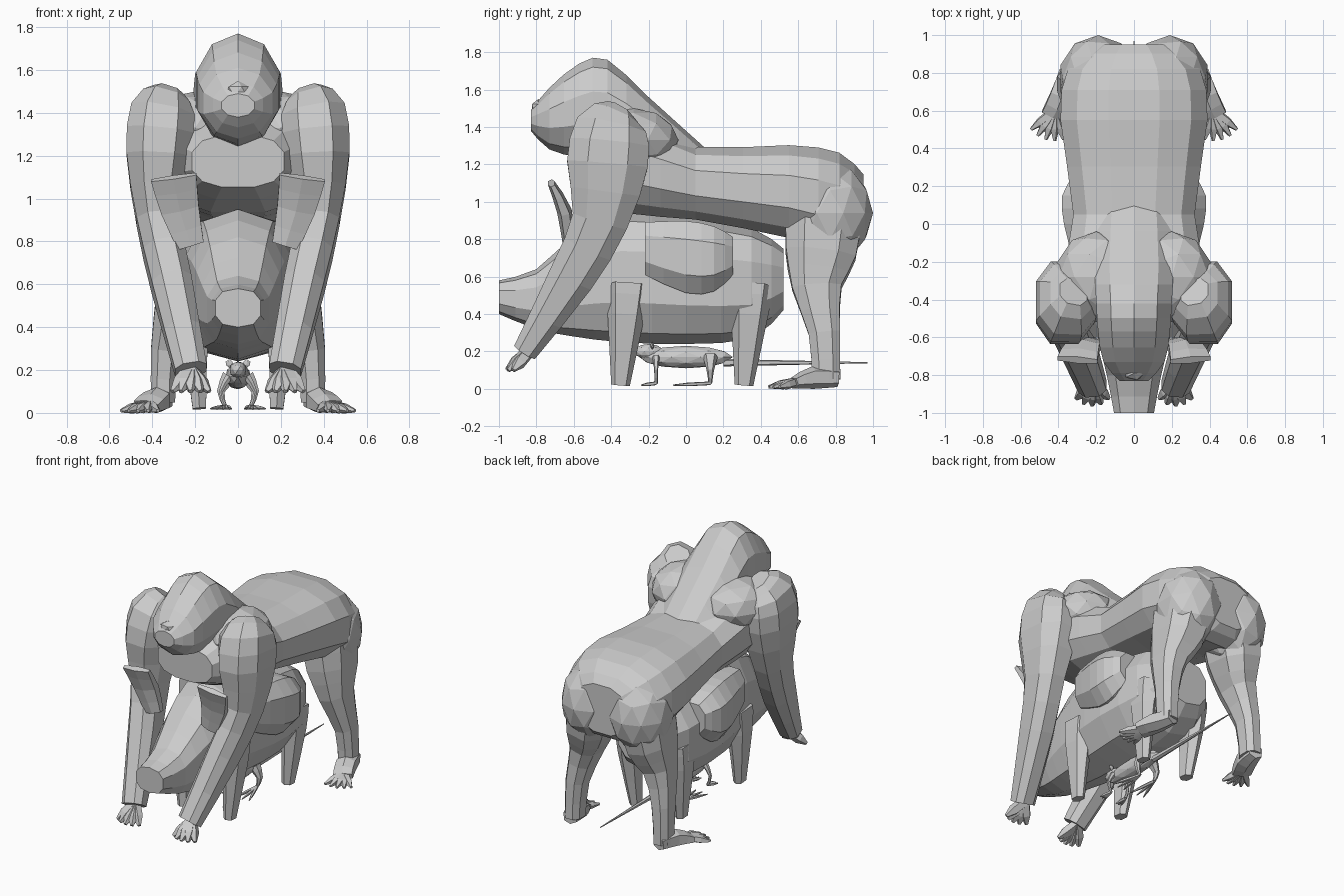
import bpy, bmesh, math
from mathutils import Vector

cube = bpy.data.objects.get("Cube")
if cube:
    bpy.data.objects.remove(cube)


def finish(name, bm, mirror):
    """Turn a bmesh into a flat shaded object, mirrored when it is paired."""
    bmesh.ops.recalc_face_normals(bm, faces=bm.faces)
    mesh = bpy.data.meshes.new(name)
    bm.to_mesh(mesh)
    bm.free()
    obj = bpy.data.objects.new(name, mesh)
    bpy.context.collection.objects.link(obj)
    if mirror:
        modifier = obj.modifiers.new("Mirror", "MIRROR")
        modifier.use_mirror_merge = False


def refine(rings, steps):
    """Pass a smooth curve through the rings, adding steps between them."""
    rings = [Vector(ring) for ring in rings]
    padded = [rings[0], *rings, rings[-1]]
    result = []
    for before, start, end, after in zip(padded, padded[1:], padded[2:], padded[3:]):
        for step in range(steps):
            t = step / steps
            leave, arrive = (end - before) / 2, (after - start) / 2
            ease = t * t * (3 - 2 * t)
            result.append(start.lerp(end, ease)
                          + leave * t * (1 - t) ** 2
                          - arrive * t * t * (1 - t))
    return result + [rings[-1]]


def rounded(value, power):
    return math.copysign(abs(value) ** power, value)


def loft(name, rings, sides=8, steps=2, power=0.8, upright=False, mirror=False):
    """Skin rings of (x, y, z, half width, half depth) along their path."""
    bm = bmesh.new()
    rings = refine(rings, steps)
    centres = [Vector(ring[:3]) for ring in rings]
    last = len(rings) - 1
    loops = []
    for i, (centre, ring) in enumerate(zip(centres, rings)):
        along = centres[min(i + 1, last)] - centres[max(i - 1, 0)]
        if upright:
            along = Vector((0, 1, 0))
        along.normalize()
        side = Vector((1, 0, 0))
        side = (side - along * side.dot(along)).normalized()
        up = along.cross(side)
        loop = []
        for k in range(sides):
            angle = math.tau * (k + 0.5) / sides
            across = side * ring[3] * rounded(math.cos(angle), power)
            above = up * ring[4] * rounded(math.sin(angle), power)
            loop.append(bm.verts.new(centre + across + above))
        loops.append(loop)
    for near, far in zip(loops, loops[1:]):
        for k in range(sides):
            n = (k + 1) % sides
            bm.faces.new((near[k], near[n], far[n], far[k]))
    bm.faces.new(loops[0])
    bm.faces.new(loops[-1])
    finish(name, bm, mirror)


def body(name, sections, sides=12, x=0, power=0.8, mirror=False):
    """Loft along y from (y, bottom, top, half width) sections."""
    rings = [(x, y, (low + high) / 2, width, (high - low) / 2)
             for y, low, high, width in sections]
    loft(name, rings, sides, power=power, upright=True, mirror=mirror)


def limb(name, rings, sides=8, steps=2):
    loft(name, rings, sides, steps, mirror=True)


def lump(name, centre, size, mirror=False, detail=2):
    """A faceted ellipsoid."""
    bm = bmesh.new()
    bmesh.ops.create_icosphere(bm, subdivisions=detail, radius=1)
    bmesh.ops.scale(bm, vec=size, verts=bm.verts)
    bmesh.ops.translate(bm, vec=centre, verts=bm.verts)
    finish(name, bm, mirror)


def digits(name, root, length, drop, thick, count=5, heading=0, spread=1):
    """Tapered fingers or toes fanning forward from a root point."""
    root = Vector(root)
    for i in range(count):
        angle = heading + spread * (i / (count - 1) - 0.5)
        reach = Vector((math.sin(angle), -math.cos(angle), 0)) * length
        tip = root + reach - Vector((0, 0, drop))
        limb(f"{name}_{i + 1}", [(*root, thick, thick),
                                 (*root.lerp(tip, 0.6), thick, thick),
                                 (*tip, thick / 3, thick / 3)], sides=5, steps=1)


# Gorilla torso, shoulder and rump muscles
body("gorilla_torso", [
    (.95, .8, 1.15, .2), (.82, .72, 1.27, .36), (.55, .8, 1.31, .4),
    (.05, .9, 1.3, .33), (-.3, .93, 1.45, .38), (-.6, 1.05, 1.3, .22)])
lump("gorilla_rump", (.19, .77, .94), (.21, .23, .27), mirror=True)
lump("gorilla_trapezius", (.2, -.28, 1.33), (.22, .24, .17), mirror=True)

# Gorilla head running back into the neck
body("gorilla_head", [
    (-.83, 1.38, 1.49, .08), (-.73, 1.28, 1.61, .17), (-.57, 1.24, 1.74, .2),
    (-.42, 1.25, 1.76, .21), (-.2, 1.2, 1.56, .22), (.1, 1, 1.29, .2)],
    sides=10, power=1)
lump("gorilla_nose", (0, -.79, 1.5), (.06, .04, .05), detail=1)

# Gorilla arms and hands
limb("gorilla_arm", [
    (.32, -.36, 1.49, .08, .08), (.35, -.4, 1.4, .16, .2),
    (.37, -.42, 1.2, .16, .23), (.37, -.46, .9, .11, .16),
    (.31, -.61, .6, .1, .13), (.22, -.86, .2, .08, .07)])
digits("gorilla_finger", (.22, -.84, .2), .12, .1, .035, spread=1.6)

# Gorilla legs and feet
limb("gorilla_leg", [
    (.2, .74, .95, .17, .22), (.24, .72, .72, .15, .2),
    (.29, .7, .54, .1, .14), (.34, .74, .3, .07, .09),
    (.35, .75, .05, .06, .08)])
limb("gorilla_foot", [(.35, .81, .06, .05, .05), (.38, .68, .06, .07, .06),
                      (.43, .57, .03, .07, .03)], sides=6)
digits("gorilla_toe", (.42, .6, .04), .16, .03, .025, heading=.3, spread=1.2)

# Pig body and belly sides
body("pig_body", [
    (-1, .4, .58, .11), (-.8, .32, .64, .15), (-.6, .28, .82, .2),
    (-.35, .25, .95, .25), (0, .24, .92, .3), (.35, .27, .86, .28),
    (.52, .42, .75, .18)], sides=10)
body("pig_flank", [
    (-.22, .6, .9, .09), (0, .5, .91, .15), (.15, .51, .88, .16),
    (.25, .6, .82, .1)], sides=8, x=.23, mirror=True)

# Pig ears and legs
limb("pig_ear", [(.22, -.63, .78, .07, .03), (.27, -.65, .95, .1, .04),
                 (.3, -.72, 1.1, .12, .02)], sides=6)
for place, y in (("front", -.35), ("hind", .31)):
    limb(f"pig_{place}_leg", [(.18, y + .04, .55, .1, .12), (.2, y + .03, .4, .07, .1),
                              (.18, y, .02, .035, .05)], sides=6)

# Rat body, head, ears and tail
lump("rat_body", (0, 0, .17), (.06, .25, .06))
lump("rat_head", (0, -.2, .2), (.04, .08, .04))
lump("rat_ear", (.04, -.18, .23), (.02, .01, .02), mirror=True, detail=1)
loft("rat_tail", [(0, .2, .14, .02, .02), (0, .97, .14, .003, .003)], sides=6)

# Rat legs and feet
for place, y, thick, reach in (("front", -.16, .02, .08), ("hind", .13, .04, .2)):
    limb(f"rat_{place}_leg", [(.04, y, .17, thick, thick),
                              (.08, y, .1, thick / 2, thick / 2),
                              (.06, y, .03, .01, .01)], sides=6)
    digits(f"rat_{place}_toe", (.06, y, .03), reach, .01, .01, count=3,
           heading=.1, spread=.5)
